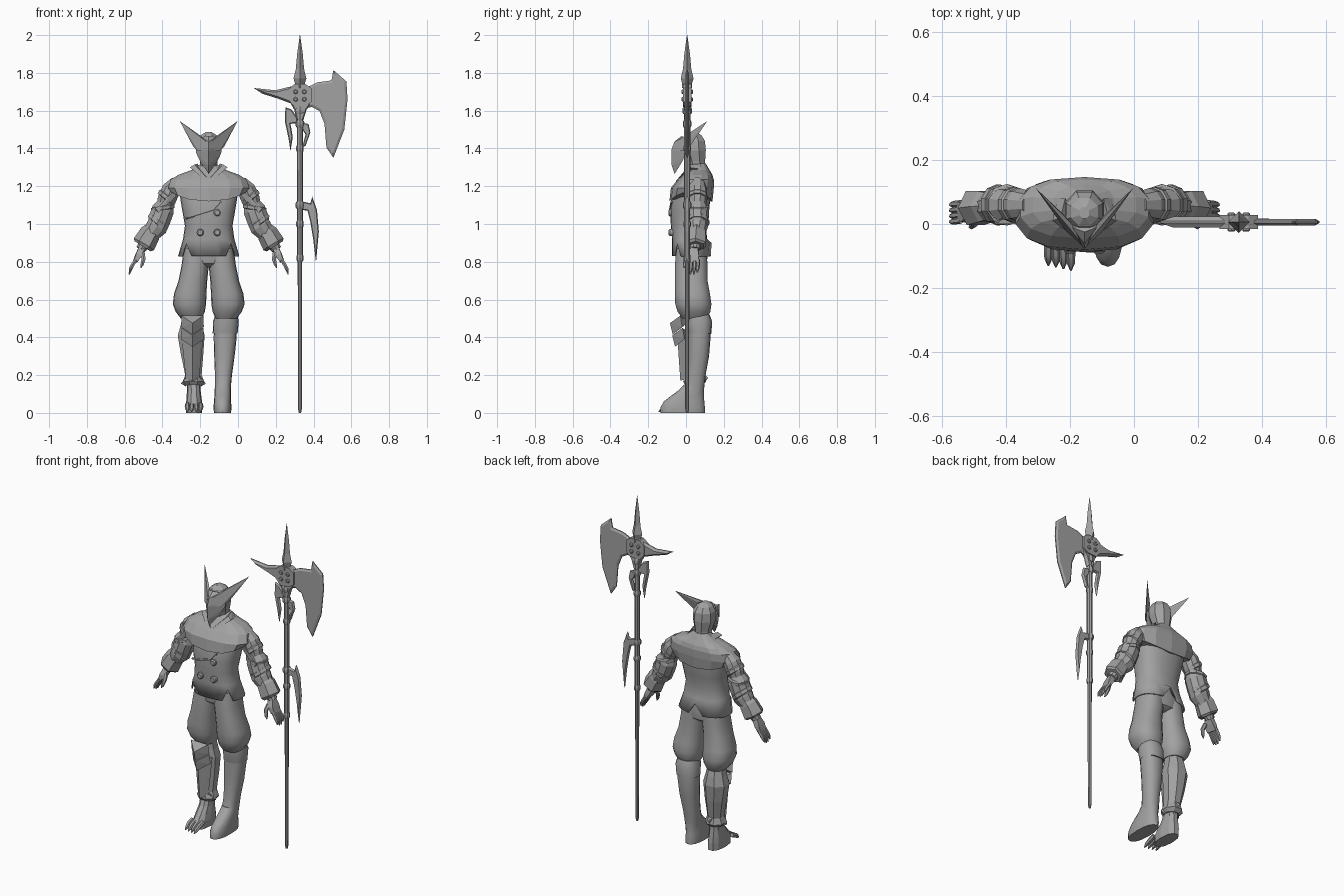
import bpy, bmesh, math
from mathutils import Vector

C = -0.155          # body centre line
S = 0.328           # pole centre line
SY = 0.006
grey = bpy.data.materials.new("mid_grey")
grey.diffuse_color = (0.36, 0.36, 0.36, 1)


def finish(name, bm, smooth=None):
    bmesh.ops.recalc_face_normals(bm, faces=bm.faces[:])
    me = bpy.data.meshes.new(name)
    bm.to_mesh(me)
    bm.free()
    me.materials.append(grey)
    ob = bpy.data.objects.new(name, me)
    bpy.context.collection.objects.link(ob)
    if smooth:
        for p in me.polygons:
            p.use_smooth = True
        me.set_sharp_from_angle(angle=math.radians(smooth))
    return ob


def skin(name, rings, smooth=None, caps=True):
    bm = bmesh.new()
    vs = [[bm.verts.new(p) for p in r] for r in rings]
    n = len(vs[0])
    for a, b in zip(vs, vs[1:]):
        for i in range(n):
            bm.faces.new((a[i], a[(i + 1) % n], b[(i + 1) % n], b[i]))
    if caps:
        bm.faces.new(vs[0])
        bm.faces.new(vs[-1])
    return finish(name, bm, smooth)


def loft(name, rows, n=16, smooth=40, p=0.85, caps=True, lift=0, notch=(), turn=0):
    """Stacked oval rings: z, centre x, half width, front y, back y."""
    rings = []
    for k, (z, cx, rx, y0, y1) in enumerate(rows):
        ring = []
        for i in range(n):
            a = 2 * math.pi * (i + turn) / n
            c, s = math.cos(a), math.sin(a)
            x = cx + rx * math.copysign(abs(c) ** p, c)
            y = (y0 + y1) / 2 + (y1 - y0) / 2 * math.copysign(abs(s) ** p, s)
            dz = 0
            if k == len(rows) - 1:
                dz = lift * c * c + (0.07 if i in notch else 0)
            ring.append((x, y, z + dz))
        rings.append(ring)
    return skin(name, rings, smooth, caps)


def tube(name, pts, n=8, smooth=40, turn=0):
    """Round sections that follow a path of x, y, z, radius."""
    P = [Vector(q[:3]) for q in pts]
    rings = []
    for i, q in enumerate(pts):
        t = (P[min(i + 1, len(P) - 1)] - P[max(i - 1, 0)]).normalized()
        ref = Vector((1, 0, 0)) if abs(t.y) > 0.7 else Vector((0, 1, 0))
        u = (ref - t * ref.dot(t)).normalized()
        v = t.cross(u)
        rings.append([P[i] + q[3] * (u * math.cos(a) + v * math.sin(a))
                      for a in (2 * math.pi * (j + turn) / n for j in range(n))])
    return skin(name, rings, smooth)


def hull(name, pts, ox=C, m=1):
    bm = bmesh.new()
    for x, y, z in pts:
        bm.verts.new((ox + m * x, y, z))
    r = bmesh.ops.convex_hull(bm, input=bm.verts[:])
    bmesh.ops.delete(bm, geom=[g for g in r["geom_interior"] if isinstance(g, bmesh.types.BMVert)], context='VERTS')
    return finish(name, bm)


def plate(name, pts, t=0.024, edge=0.01):
    """Flat blade in the xz plane with ground edges."""
    bm = bmesh.new()
    ends = [bm.faces.new([bm.verts.new((S + x, SY + y, z)) for x, z in pts]) for y in (-0.003, 0.003)]
    a, b = (list(f.verts) for f in ends)
    n = len(pts)
    for i in range(n):
        bm.faces.new((a[i], a[(i + 1) % n], b[(i + 1) % n], b[i]))
    bmesh.ops.recalc_face_normals(bm, faces=bm.faces[:])
    bmesh.ops.inset_individual(bm, faces=ends, thickness=edge, depth=t / 2 - 0.003, use_even_offset=True)
    return finish(name, bm)


# jacket with notched hem, and its diagonal front edge and buttons
jacket = loft("jacket", [(1.22, C, .16, -.05, .13), (1.13, C, .15, -.078, .13), (1.06, C, .138, -.084, .118),
                         (.99, C, .126, -.08, .105), (.92, C, .136, -.074, .112), (.83, C, .162, -.075, .135)],
              n=24, caps=False, notch=(6, 15, 21))
solid = jacket.modifiers.new("thickness", 'SOLIDIFY')
solid.thickness = 0.008
tube("jacket_edge", [(-.275, -.05, 1.03, .006), (-.21, -.078, 1.05, .006), (-.13, -.084, 1.075, .006),
                     (-.09, -.076, 1.12, .006)], 6)
for x, z in ((-.2, .955), (-.11, .955), (-.11, 1.06)):
    tube("button", [(x, -.06, z, .019), (x, -.086, z, .019), (x, -.092, z, .013)], 12)

# faceted shoulder cape and collar
loft("shoulder_cape", [(1.32, C, .04, .03, .105), (1.285, C, .095, .0, .125), (1.26, C, .165, -.02, .14),
                       (1.235, C, .205, -.045, .147), (1.19, C, .22, -.08, .147), (1.12, C, .2, -.088, .14)],
     n=14, smooth=None, p=.8, lift=.05, turn=.5)
for m in (-1, 1):
    hull("collar_flap", [(0, -.045, 1.235), (.012, -.055, 1.225), (.1, .01, 1.3), (.075, .02, 1.315),
                         (.06, .08, 1.32), (.085, .08, 1.29)], m=m)

# head, pointed mask and long swept ears
loft("head", [(1.27, C, .045, .02, .105), (1.33, C, .05, .0, .105), (1.39, C, .066, -.025, .11),
              (1.44, C, .062, -.025, .105), (1.47, C, .045, -.01, .085), (1.487, C, .016, .015, .055)],
     n=8, smooth=None, p=1, turn=.5)
hull("mask", [(0, -.062, 1.435), (0, -.078, 1.39), (0, -.076, 1.31), (0, -.06, 1.265), (0, -.025, 1.465)] +
     [(s * x, y, z) for s in (-1, 1) for x, y, z in
      ((.072, .01, 1.42), (.066, 0, 1.375), (.045, -.02, 1.33), (.04, -.01, 1.46))])
for m in (-1, 1):
    hull("ear", [(.153, .113, 1.545), (.006, -.068, 1.405), (.012, -.055, 1.435), (.055, -.025, 1.385),
                 (.082, .02, 1.41), (.06, .025, 1.465), (.04, 0, 1.465)], m=m)

# hips and baggy trousers
loft("hips", [(.92, C, .125, -.055, .1), (.84, C, .14, -.058, .115), (.79, C, .12, -.05, .11), (.77, C, .06, -.02, .08)])
for m in (-1, 1):
    loft("trouser_leg", [(.87, C + m * .062, .07, -.052, .11), (.78, C + m * .072, .072, -.06, .115),
                         (.70, C + m * .084, .076, -.06, .115), (.63, C + m * .098, .086, -.06, .128),
                         (.575, C + m * .102, .088, -.058, .136), (.535, C + m * .098, .077, -.045, .13),
                         (.50, C + m * .092, .056, -.02, .11)], n=18)

# tall boot with flared cuff
loft("boot_cuff", [(.52, -.062, .058, .0, .125), (.485, -.064, .068, .0, .138), (.42, -.068, .066, .012, .135),
                   (.415, -.068, .055, .02, .12)], lift=.03)
loft("boot_shaft", [(.47, -.066, .058, .012, .128), (.40, -.068, .061, .012, .13), (.3, -.072, .054, .012, .122),
                    (.2, -.077, .045, .005, .104), (.12, -.081, .042, -.012, .095), (.09, -.081, .04, -.03, .092)])
loft("boot_foot", [(.15, -.08, .041, -.01, .097), (.12, -.081, .043, -.038, .096), (.09, -.081, .044, -.08, .095),
                   (.06, -.082, .045, -.118, .097), (.03, -.082, .048, -.134, .1), (.0, -.082, .045, -.134, .1)])

# armoured leg: calf, knee guard, shin ridge, ankle flare, heel spur
loft("greave", [(.52, -.245, .05, .0, .1), (.46, -.247, .062, -.005, .118), (.41, -.248, .077, -.01, .128),
                (.31, -.243, .064, -.005, .118), (.2, -.236, .047, -.005, .1), (.165, -.236, .062, -.02, .112),
                (.145, -.235, .045, -.005, .09)], n=8, smooth=None, p=1, turn=.5)
for z, y in ((.515, 0), (.45, .012)):
    hull("knee_guard", [(-.058, -.03 + y, z), (.058, -.03 + y, z), (0, -.085 + y, z - .04), (0, -.07 + y, z - .1),
                        (-.06, -.02 + y, z - .06), (.06, -.02 + y, z - .06), (0, .02, z - .03)], ox=-.241)
hull("shin_plate", [(0, -.045, .39), (0, -.03, .17), (-.06, .01, .42), (.06, .01, .42), (-.035, .005, .18),
                    (.035, .005, .18)], ox=-.241)
for m in (-1, 1):
    hull("ankle_flare", [(.03, .0, .2), (.066, .03, .155), (.03, .07, .2), (.04, .04, .14)], ox=-.236, m=m)
hull("heel_spur", [(-.02, .08, .22), (.02, .08, .22), (0, .118, .185), (0, .08, .14)], ox=-.236)

# bare foot with clawed toes
loft("bare_foot", [(.17, -.235, .036, .0, .08), (.12, -.234, .036, -.02, .085), (.08, -.233, .04, -.055, .092),
                   (.045, -.232, .043, -.085, .097), (.0, -.232, .042, -.085, .097)], n=10, smooth=None)
for i in range(4):
    x, tip = -.268 + .0235 * i, -.125 - .005 * i
    tube("toe", [(x, -.06, .045, .013), (x, -.095, .032, .014), (x, tip + .015, .02, .012), (x, tip - .005, .006, .003)], 6)

# arms: puffed sleeve, crossed straps, cuff, hand
for m in (-1, 1):
    def A(rows):
        return [(C + m * x, y, z, r) for x, y, z, r in rows]
    tube("upper_sleeve", A([(.165, .06, 1.22, .04), (.2, .06, 1.18, .052), (.222, .06, 1.13, .052),
                            (.24, .06, 1.08, .042)]), 10, None)
    tube("elbow_puff", A([(.228, .06, 1.11, .045), (.242, .06, 1.075, .062), (.262, .058, 1.02, .062),
                          (.285, .056, .97, .046)]), 10, None)
    tube("forearm", A([(.25, .058, 1.03, .055), (.275, .056, .985, .06), (.31, .054, .94, .045),
                       (.36, .047, .865, .027)]), 10, None)
    for x, z, dx, r in ((.222, 1.14, .02, .056), (.243, 1.085, -.004, .065), (.27, 1.01, .022, .064)):
        tube("sleeve_band", A([(x - dx / 2, .06, z + .013, r - .008), (x - dx / 4, .06, z + .008, r),
                               (x + dx / 4, .06, z - .008, r), (x + dx / 2, .06, z - .013, r - .008)]), 10, None)
    hull("sleeve_strap", [(.17, .01, 1.15), (.19, -.0, 1.17), (.28, .0, 1.08), (.265, .0, 1.06), (.295, .05, 1.06),
                          (.2, .05, 1.15)], m=m)
    tube("cuff", A([(.298, .056, .962, .05), (.31, .055, .95, .056), (.343, .05, .893, .062), (.35, .05, .882, .05)]),
         6, None, .5)
    hull("palm", [(x, y, z) for x, y, z in
                  ((.338, .025, .875), (.335, .065, .875), (.368, .03, .885), (.368, .06, .885), (.352, .005, .835),
                   (.362, .07, .825), (.385, .008, .84), (.39, .068, .835), (.375, .005, .8), (.382, .068, .795),
                   (.398, .01, .802), (.402, .065, .798))], m=m)
    for i in range(4):
        y, d = .011 + .018 * i, .01 * abs(i - 1.5)
        tube("finger", A([(.386, y, .81, .01), (.405, y - .002, .78, .0105), (.415, y - .004, .755 + d / 2, .009),
                          (.421, y - .006, .728 + d, .003)]), 6)
    tube("thumb", A([(.35, .02, .845, .013), (.345, .0, .815, .012), (.353, -.008, .785, .009), (.36, -.01, .768, .003)]), 6)

# pole and collars
tube("pole", [(S, SY, 0, .006), (S, SY, .02, .01), (S, SY, .8, .012), (S, SY, .82, .016), (S, SY, 1.73, .017)], 8)
for z, r in ((.82, .019), (1.0, .02), (1.1, .023), (1.4, .02), (1.53, .023), (1.6, .025)):
    tube("pole_collar", [(S, SY, z - .018, r - .004), (S, SY, z - .01, r), (S, SY, z + .01, r), (S, SY, z + .018, r - .004)], 8)

# axe head: socket, rivets, top spike, back spike, blade
hull("axe_socket", [(x, SY + y, z) for y in (-.022, .022) for x, z in
                    ((-.06, 1.715), (-.03, 1.74), (.03, 1.74), (.06, 1.72), (.06, 1.645), (.03, 1.625), (-.03, 1.62), (-.06, 1.655))], ox=S)
for x in (-.023, .023):
    for z in (1.66, 1.7):
        tube("rivet", [(S + x, SY - .03, z, .008), (S + x, SY - .026, z, .012), (S + x, SY + .026, z, .012),
                       (S + x, SY + .03, z, .008)], 8)
tube("top_spike", [(S, SY, 1.72, .026), (S, SY, 1.745, .026), (S, SY, 1.77, .034), (S, SY, 1.82, .022),
                   (S, SY, 1.9, .015), (S, SY, 2.0, .001)], 4, None)
plate("back_spike", [(-.04, 1.73), (-.13, 1.708), (-.245, 1.72), (-.2, 1.69), (-.12, 1.665), (-.04, 1.635)], .034)
plate("axe_blade", [(.04, 1.725), (.093, 1.75), (.167, 1.76), (.177, 1.815), (.246, 1.755), (.252, 1.66), (.235, 1.5),
                    (.177, 1.35), (.14, 1.405), (.13, 1.53), (.104, 1.597), (.064, 1.62), (.04, 1.615)], .02, .012)

# curved hooks along the pole
plate("left_hook", [(-.077, 1.618), (-.045, 1.607), (-.012, 1.56), (-.012, 1.535), (-.05, 1.53), (-.038, 1.46), (-.05, 1.385),
                    (-.06, 1.45), (-.08, 1.545)], .022, .005)
plate("right_hook", [(.012, 1.535), (.045, 1.53), (.055, 1.485), (.03, 1.415), (.012, 1.405), (.03, 1.475), (.012, 1.5)], .022, .004)
plate("head_brace", [(-.05, 1.64), (.06, 1.64), (.035, 1.605), (.018, 1.55), (-.018, 1.55), (-.03, 1.605)], .03, .006)
plate("side_blade", [(.01, 1.12), (.055, 1.11), (.065, 1.145), (.09, 1.075), (.1, .96), (.085, .795), (.07, .92),
                     (.055, 1.01), (.04, 1.07), (.01, 1.075)], .022, .005)
